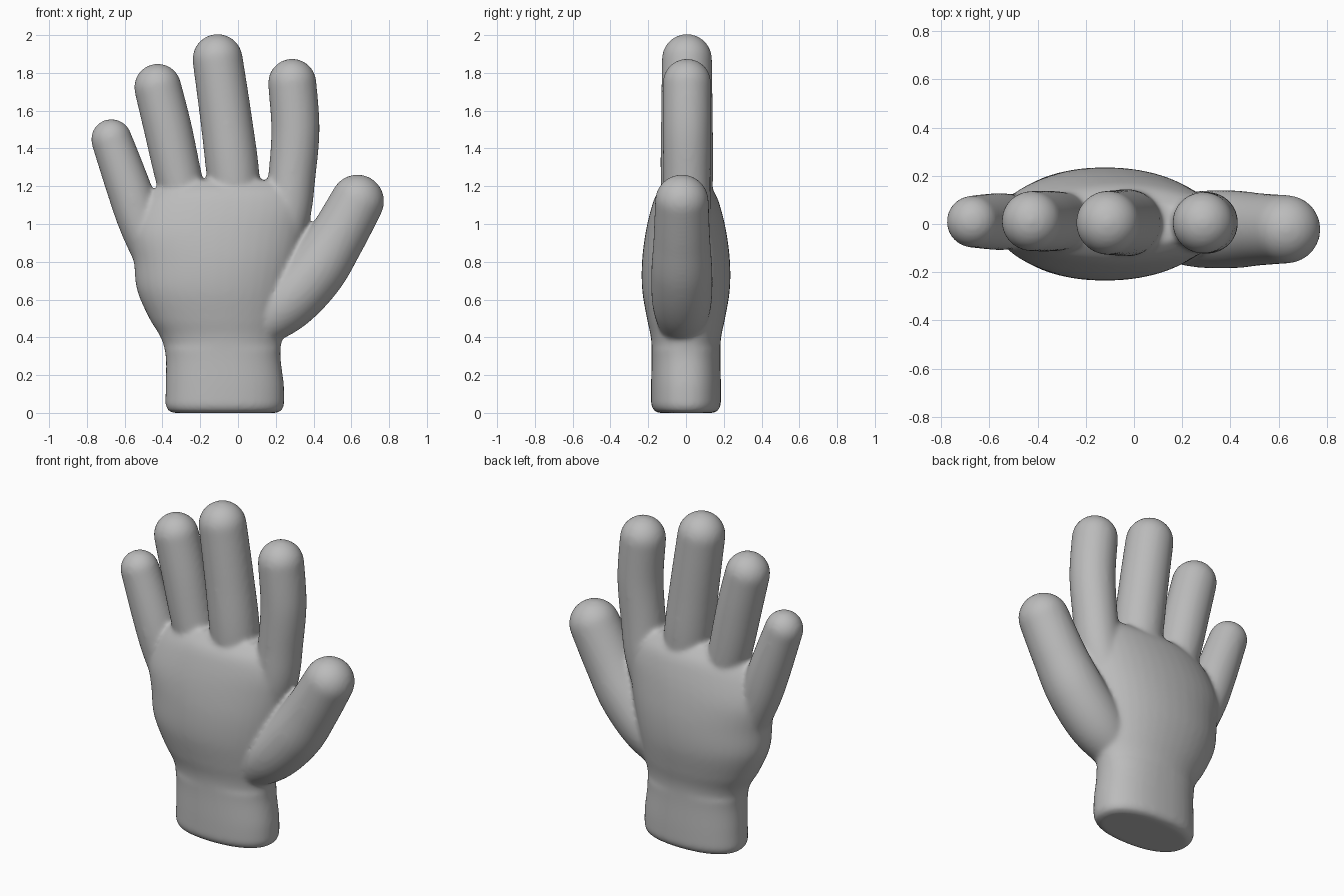
import bpy, bmesh, math
from mathutils import Vector

if "Cube" in bpy.data.objects:
    bpy.data.objects.remove(bpy.data.objects["Cube"])

skin = bpy.data.materials.new("grey")
skin.diffuse_color = (0.5, 0.5, 0.5, 1)
skin.use_nodes = True
skin.node_tree.nodes["Principled BSDF"].inputs["Base Color"].default_value = skin.diffuse_color
SIDES = 40
bm = bmesh.new()


def spline(rows, steps=8):
    """Catmull-Rom interpolation through rows of numbers."""
    rows = [Vector(r) for r in rows]
    out = []
    for i in range(len(rows) - 1):
        a, b, c, d = (rows[max(0, min(len(rows) - 1, i + k))] for k in (-1, 0, 1, 2))
        for s in range(steps):
            t = s / steps
            out.append(0.5 * (2 * b + (c - a) * t + (2 * a - 5 * b + 4 * c - d) * t * t
                              + (3 * b - a - 3 * c + d) * t ** 3))
    return out + [rows[-1]]


def loft(rings):
    """Closed skin over a list of equal rings of points."""
    loops = [[bm.verts.new(p) for p in ring] for ring in rings]
    for a, b in zip(loops, loops[1:]):
        for i in range(SIDES):
            j = (i + 1) % SIDES
            bm.faces.new((a[i], a[j], b[j], b[i]))
    bm.faces.new(loops[0][::-1])
    bm.faces.new(loops[-1])


def oval(z, x0, x1, ry, power=2.0):
    ring = []
    for i in range(SIDES):
        t = 2 * math.pi * i / SIDES
        c, s = math.cos(t), math.sin(t)
        ring.append(Vector(((x0 + x1) / 2 + (x1 - x0) / 2 * math.copysign(abs(c) ** (2 / power), c),
                            ry * math.copysign(abs(s) ** (2 / power), s), z)))
    return ring


def finger(y, rows):
    """Tapered tube through (x, z, radius) rows with a domed tip."""
    pts = spline(rows)
    rings = []
    for i, p in enumerate(pts):
        q = pts[min(i + 1, len(pts) - 1)] - pts[max(i - 1, 0)]
        along = Vector((q[0], 0, q[1])).normalized()
        side = Vector((along.z, 0, -along.x))
        rings.append((Vector((p[0], y, p[1])), side, along, p[2]))
    centre, side, along, r = rings[-1]
    for k in range(1, 11):
        a = math.radians(8.8 * k)
        rings.append((centre + along * r * math.sin(a), side, along, r * math.cos(a)))
    loft([[c + r * (s * math.cos(2 * math.pi * i / SIDES)
                    + Vector((0, 1, 0)) * math.sin(2 * math.pi * i / SIDES))
           for i in range(SIDES)] for c, s, al, r in rings])


# Wrist and palm: (z, left, right, half depth)
wrist_foot = [oval(0, -0.345, 0.205, 0.145, 2.3), oval(0.01, -0.37, 0.23, 0.17, 2.3)]
palm = [(0.04, -0.385, 0.245, 0.185), (0.15, -0.383, 0.243, 0.185), (0.3, -0.383, 0.225, 0.182),
        (0.4, -0.41, 0.235, 0.186), (0.5, -0.47, 0.26, 0.207), (0.65, -0.535, 0.29, 0.232),
        (0.8, -0.552, 0.32, 0.233), (0.95, -0.575, 0.35, 0.215), (1.08, -0.53, 0.37, 0.185),
        (1.17, -0.46, 0.34, 0.15), (1.23, -0.38, 0.27, 0.09)]
loft(wrist_foot + [oval(*r, 2.3 if r[0] < 0.35 else 2.1) for r in spline(palm, 6)])

# Four fingers and thumb
finger(0.01, [(-0.44, 0.8, 0.10), (-0.515, 1.0, 0.115), (-0.575, 1.18, 0.118), (-0.67, 1.448, 0.108)])
finger(0.012, [(-0.24, 0.95, 0.11), (-0.315, 1.25, 0.123), (-0.37, 1.5, 0.127), (-0.425, 1.724, 0.125)])
finger(0.005, [(0.0, 0.95, 0.12), (-0.025, 1.25, 0.139), (-0.062, 1.55, 0.137), (-0.108, 1.873, 0.133)])
finger(0.005, [(0.2, 0.85, 0.12), (0.258, 1.05, 0.126), (0.285, 1.25, 0.125), (0.304, 1.5, 0.128),
               (0.287, 1.747, 0.128)])
finger(-0.022, [(0.06, 0.43, 0.11), (0.24, 0.57, 0.155), (0.4, 0.74, 0.162), (0.52, 0.92, 0.15),
                (0.632, 1.12, 0.142)])

# Fuse all the parts into one soft hand
bmesh.ops.recalc_face_normals(bm, faces=bm.faces)
mesh = bpy.data.meshes.new("hand")
bm.to_mesh(mesh)
bm.free()
hand = bpy.data.objects.new("hand", mesh)
bpy.context.collection.objects.link(hand)
mesh.materials.append(skin)
remesh = hand.modifiers.new("fuse", 'REMESH')
remesh.mode = 'VOXEL'
remesh.voxel_size = 0.012
remesh.use_smooth_shade = True
soften = hand.modifiers.new("soften", 'SMOOTH')
soften.factor = 0.5
soften.iterations = 14
